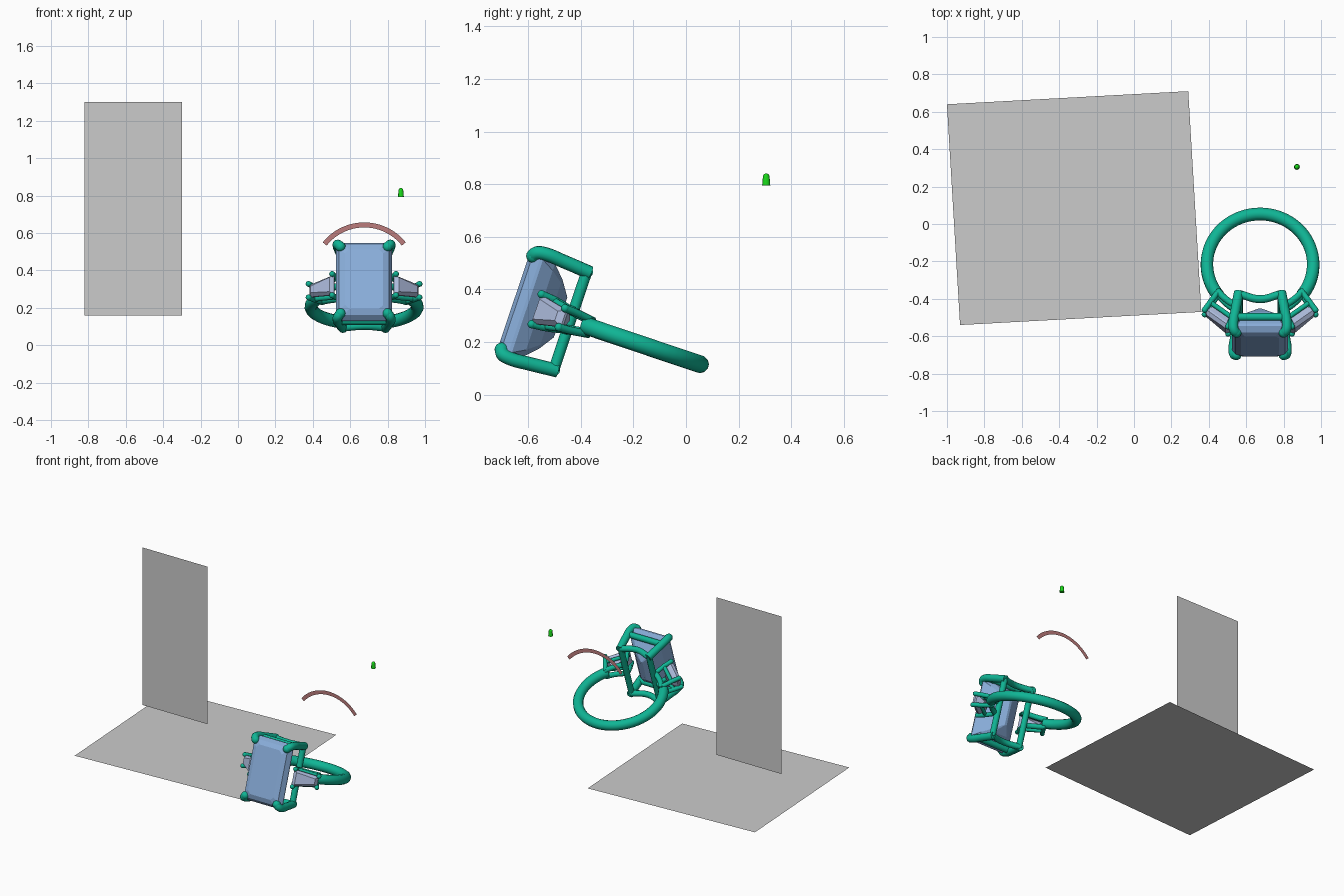
import bpy, bmesh
from math import sin, cos, radians, pi
from mathutils import Vector

if "Cube" in bpy.data.objects:
    bpy.data.objects.remove(bpy.data.objects["Cube"])

TILT = radians(18.6)
CENTRE = Vector((0.674, -0.216, 0.206))


def material(name, rgb):
    m = bpy.data.materials.new(name)
    m.diffuse_color = (*rgb, 1)
    m.use_nodes = True
    m.node_tree.nodes["Principled BSDF"].inputs["Base Color"].default_value = m.diffuse_color
    return m


METAL = material("teal_metal", (0.005, 0.46, 0.30))
GEM = material("blue_gem", (0.25, 0.42, 0.70))
SIDE_GEM = material("pale_gem", (0.42, 0.50, 0.72))
ROSE = material("rose", (0.50, 0.20, 0.20))
GREEN = material("green", (0.01, 0.70, 0.01))


def place(x, f, w):
    """Ring space (sideways, toward the stone, along the finger) to world."""
    return CENTRE + Vector((x, -f * cos(TILT) + w * sin(TILT),
                            f * sin(TILT) + w * cos(TILT)))


def add_mesh(name, bm, mat=None, smooth=False, normals=True):
    if normals:
        bmesh.ops.recalc_face_normals(bm, faces=bm.faces[:])
    me = bpy.data.meshes.new(name)
    bm.to_mesh(me)
    bm.free()
    if mat:
        me.materials.append(mat)
    for p in me.polygons:
        p.use_smooth = smooth
    ob = bpy.data.objects.new(name, me)
    bpy.context.collection.objects.link(ob)
    return ob


def sheet(name, pts, mat=None):
    bm = bmesh.new()
    bm.faces.new([bm.verts.new(p) for p in pts])
    return add_mesh(name, bm, mat, normals=False)


def tube(name, pts, r, tip=False, curved=True):
    """Round wire through ring-space points, optionally with a ball at its end."""
    cu = bpy.data.curves.new(name, 'CURVE')
    cu.dimensions = '3D'
    cu.bevel_depth = r
    cu.bevel_resolution = 4
    cu.use_fill_caps = True
    cu.resolution_u = 6
    sp = cu.splines.new('BEZIER')
    sp.bezier_points.add(len(pts) - 1)
    for bp, p in zip(sp.bezier_points, pts):
        bp.co = place(*p)
        bp.handle_left_type = bp.handle_right_type = 'AUTO' if curved else 'VECTOR'
    tmp = bpy.data.objects.new(name, cu)
    bpy.context.collection.objects.link(tmp)
    me = bpy.data.meshes.new_from_object(tmp.evaluated_get(bpy.context.evaluated_depsgraph_get()))
    bpy.data.objects.remove(tmp)
    bm = bmesh.new()
    bm.from_mesh(me)
    if tip:
        ball = bmesh.ops.create_uvsphere(bm, u_segments=16, v_segments=10, radius=r * 1.04)
        bmesh.ops.translate(bm, verts=ball["verts"], vec=place(*pts[-1]))
    ob = add_mesh(name, bm, METAL, True)
    bpy.context.view_layer.objects.active = ob
    bpy.ops.object.select_all(action='DESELECT')
    ob.select_set(True)
    bpy.ops.object.shade_smooth_by_angle(angle=radians(50))
    return ob


def loft(name, loops, mat):
    """Faceted solid from matching loops of ring-space points."""
    bm = bmesh.new()
    rings = [[bm.verts.new(place(*p)) for p in lp] for lp in loops]
    n = len(rings[0])
    for a, b in zip(rings, rings[1:]):
        for i in range(n):
            bm.faces.new((a[i], a[(i + 1) % n], b[(i + 1) % n], b[i]))
    bm.faces.new(rings[0])
    bm.faces.new(rings[-1])
    return add_mesh(name, bm, mat)


# Flat panels
sheet("ground_panel", [(-0.93, -0.54, 0), (0.36, -0.47, 0), (0.29, 0.71, 0), (-1, 0.64, 0)])
sheet("upright_panel", [(-0.82, 0.08, 0.16), (-0.30, 0.08, 0.16),
                        (-0.30, 0.08, 1.30), (-0.82, 0.08, 1.30)])

# Flat arc strip
angles = [radians(-51.4 + 102.8 * i / 32) for i in range(33)]
outline = [(0.675 + 0.284 * sin(a), 0.078, 0.373 + 0.284 * cos(a)) for a in angles]
outline += [(0.675 + 0.257 * sin(a), 0.078, 0.373 + 0.257 * cos(a)) for a in reversed(angles)]
sheet("arc_strip", outline, ROSE)

# Loose bullet-shaped prong tip
bm = bmesh.new()
profile = [(0.0155, 0.794), (0.0140, 0.815)] + [
    (0.0125 * cos(a), 0.828 + 0.013 * sin(a)) for a in (0, 0.4, 0.8, 1.2, 1.5)]
rings = [[bm.verts.new((0.871 + r * cos(t), 0.305 + r * sin(t), z))
          for t in [2 * pi * k / 20 for k in range(20)]] for r, z in profile]
for a, b in zip(rings, rings[1:]):
    for i in range(20):
        bm.faces.new((a[i], a[(i + 1) % 20], b[(i + 1) % 20], b[i]))
bm.faces.new(rings[0])
bm.faces.new(rings[-1])
add_mesh("loose_tip", bm, GREEN)

# Band, open where the head sits
R = 0.284
band_angles = [radians(52 + 256 * i / 40) for i in range(41)]
tube("band", [(R * sin(a), R * cos(a), 0) for a in band_angles], 0.034)

# Centre stone, step cut
def octagon(a, b, f, cut):
    return [(sx * x, f, sy * y) for sx, sy, x, y in (
        (1, -1, a, b - cut), (1, 1, a, b - cut), (1, 1, a - cut, b), (-1, 1, a - cut, b),
        (-1, 1, a, b - cut), (-1, -1, a, b - cut), (-1, -1, a - cut, b), (1, -1, a - cut, b))]

loft("centre_stone", [octagon(*v) for v in (
    (0.102, 0.168, 0.464, 0.022), (0.133, 0.198, 0.450, 0.028), (0.150, 0.218, 0.420, 0.032),
    (0.150, 0.218, 0.408, 0.032), (0.120, 0.185, 0.360, 0.026), (0.072, 0.140, 0.315, 0.016),
    (0.008, 0.080, 0.275, 0.003))], GEM)

# Centre head: four claws and rails
for sw in (-1, 1):
    end = "upper" if sw > 0 else "lower"
    for sx in (-1, 1):
        tube(f"{end}_claw", [(sx * 0.113, 0.222, sw * 0.196), (sx * 0.132, 0.33, sw * 0.205),
                             (sx * 0.143, 0.415, sw * 0.209), (sx * 0.138, 0.440, sw * 0.202),
                             (sx * 0.126, 0.448, sw * 0.188)], 0.026, tip=True)
    tube(f"{end}_back_rail", [(-0.113, 0.232, sw * 0.196), (0, 0.262, sw * 0.196),
                              (0.113, 0.232, sw * 0.196)], 0.021)
    tube(f"{end}_front_rail", [(-0.136, 0.365, sw * 0.203), (0.136, 0.365, sw * 0.203)],
         0.021, curved=False)
for sx in (-1, 1):
    tube("long_rail", [(sx * 0.113, 0.236, -0.196), (sx * 0.113, 0.236, 0.196)], 0.021, curved=False)

# Side settings: tapered stone, claws and rails
OUT_BACK, IN_BACK = Vector((0.222, 0.16)), Vector((0.115, 0.24))
OUT_TIP, IN_TIP = Vector((0.298, 0.272)), Vector((0.172, 0.374))
for sx in (-1, 1):
    side = "right" if sx > 0 else "left"

    def pt(along, depth, w):
        """Setting space: along 0 outer to 1 inner, depth 0 back to 1 front."""
        p = OUT_BACK.lerp(IN_BACK, along).lerp(OUT_TIP.lerp(IN_TIP, along), depth)
        return (sx * p.x, p.y, w)

    def trapezoid(inset, depth):
        ho, hi = 0.034 - inset * 0.12, 0.056 - inset * 0.12
        a, b = inset, 1.05 - inset
        return [pt(a, depth, -ho), pt(b, depth, -hi), pt(b, depth, hi), pt(a, depth, ho)]

    loft(f"{side}_side_stone", [trapezoid(*v) for v in (
        (0.13, 1.06), (0.0, 0.92), (0.0, 0.85), (0.15, 0.62), (0.27, 0.48))], SIDE_GEM)
    for sw in (-1, 1):
        tube(f"{side}_outer_claw", [pt(0, -0.05, sw * 0.026), pt(0, 0.55, sw * 0.035),
                                    pt(0, 0.98, sw * 0.038)], 0.015, tip=True)
        tube(f"{side}_inner_claw", [pt(1, 0, sw * 0.038), pt(1, 0.55, sw * 0.054),
                                    pt(1, 0.98, sw * 0.060)], 0.015, tip=True)
        arc = [radians(56 - 32 * i / 4) for i in range(5)]
        tube(f"{side}_ring_rail", [(sx * 0.276 * sin(a), 0.276 * cos(a), sw * (0.024 + 0.004 * i))
                                   for i, a in enumerate(arc)], 0.018)
        tube(f"{side}_stone_rail", [pt(0, 0.58, sw * 0.033), pt(1.1, 0.58, sw * 0.053)],
             0.013, curved=False)
